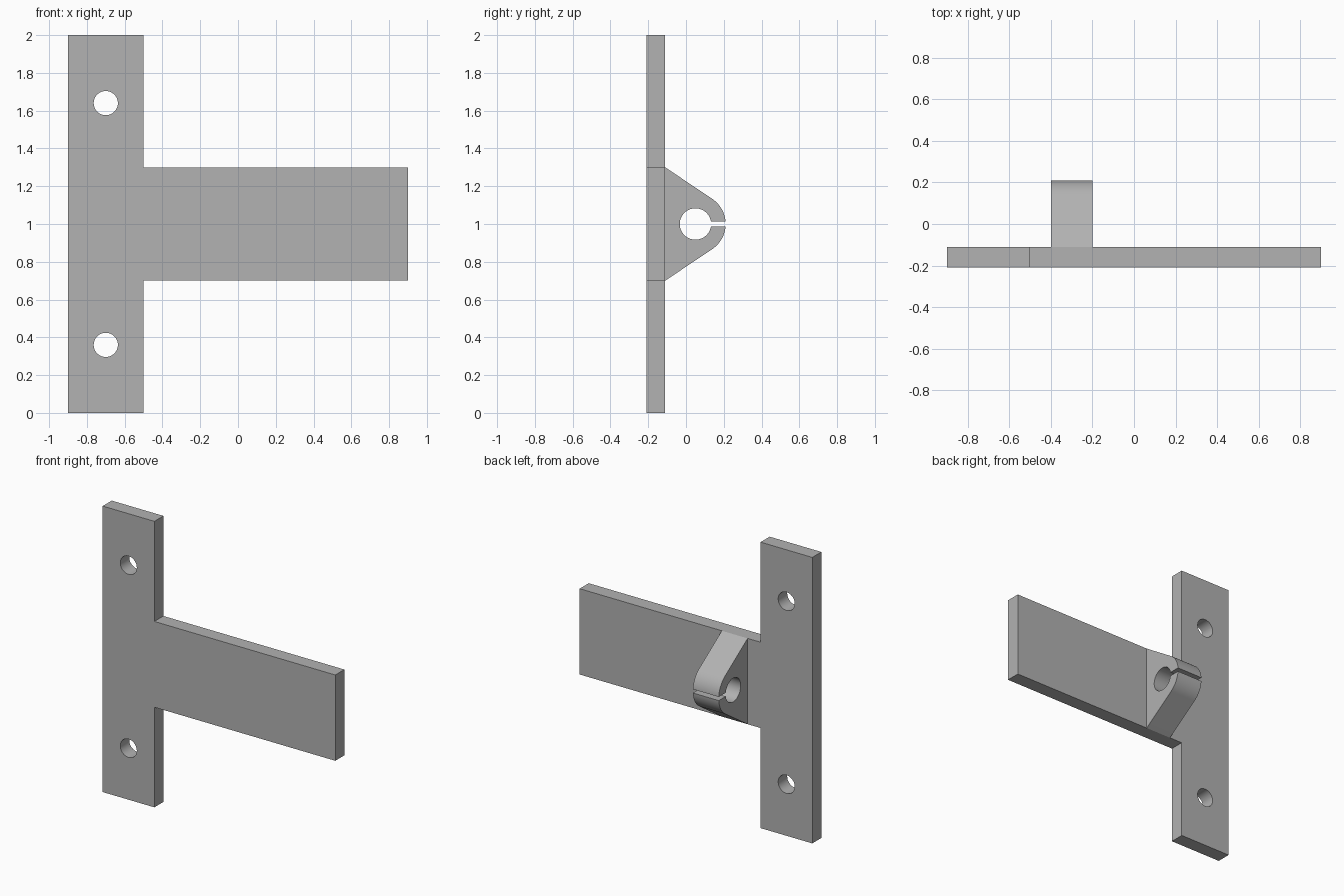
import bpy, bmesh
from math import cos, sin, pi, asin, atan2, acos, hypot, radians

cube = bpy.data.objects.get("Cube")
if cube:
    bpy.data.objects.remove(cube, do_unlink=True)

grey = bpy.data.materials.new("plain grey")
grey.use_nodes = True
grey.diffuse_color = (0.445, 0.445, 0.445, 1)
grey.node_tree.nodes["Principled BSDF"].inputs["Base Color"].default_value = grey.diffuse_color


def arc(cu, cv, r, start, end, steps):
    """Points along an arc, both ends included."""
    angles = [start + (end - start) * i / steps for i in range(steps + 1)]
    return [(cu + r * cos(a), cv + r * sin(a)) for a in angles]


def prism(name, outline, place, offset):
    """Extrude a flat outline; place maps (u, v) into space."""
    bm = bmesh.new()
    face = bm.faces.new([bm.verts.new(place(u, v)) for u, v in outline])
    top = bmesh.ops.extrude_face_region(bm, geom=[face], use_keep_orig=True)["geom"]
    bmesh.ops.translate(bm, vec=offset, verts=[g for g in top if isinstance(g, bmesh.types.BMVert)])
    bmesh.ops.recalc_face_normals(bm, faces=bm.faces)
    mesh = bpy.data.meshes.new(name)
    bm.to_mesh(mesh)
    bm.free()
    mesh.materials.append(grey)
    obj = bpy.data.objects.new(name, mesh)
    bpy.context.collection.objects.link(obj)
    return obj


def activate(obj):
    bpy.ops.object.select_all(action="DESELECT")
    obj.select_set(True)
    bpy.context.view_layer.objects.active = obj


FRONT, BACK = -0.21, -0.11
MID, HALF = 1.0, 0.3

# T-shaped plate: upright flange with a side arm
outline = [(-0.9, 0), (-0.5, 0), (-0.5, MID - HALF), (0.9, MID - HALF),
           (0.9, MID + HALF), (-0.5, MID + HALF), (-0.5, 2), (-0.9, 2)]
plate = prism("mounting_plate", outline, lambda u, v: (u, FRONT, v), (0, BACK - FRONT, 0))

# Two bolt holes through the flange
for side in (-1, 1):
    ring = arc(-0.7, MID + side * 0.64, 0.064, 0, 2 * pi, 48)[:-1]
    cutter = prism("bolt_hole_cutter", ring, lambda u, v: (u, FRONT - 0.1, v), (0, 0.3, 0))
    cutter.hide_render = True
    cut = plate.modifiers.new("bolt_hole", "BOOLEAN")
    cut.operation = "DIFFERENCE"
    cut.solver = "EXACT"
    cut.object = cutter
    activate(plate)
    bpy.ops.object.modifier_apply(modifier=cut.name)
    bpy.data.objects.remove(cutter, do_unlink=True)

# Split clamp lug: tapered sides tangent to a round end, with a bore and a slot
CY, OUTER, BORE, SLOT = 0.05, 0.16, 0.083, 0.013
reach = hypot(CY - BACK, HALF)
tangent = atan2(HALF, BACK - CY) - acos(OUTER / reach)
lip, throat = asin(SLOT / OUTER), asin(SLOT / BORE)
profile = [(BACK, MID - HALF)]
profile += arc(CY, MID, OUTER, -tangent, -lip, 16)
profile += arc(CY, MID, BORE, -throat, throat - 2 * pi, 48)
profile += arc(CY, MID, OUTER, lip, tangent, 16)
profile += [(BACK, MID + HALF)]
lug = prism("clamp_lug", profile, lambda u, v: (-0.4, u, v), (0.2, 0, 0))

# Smooth the round walls, keep the edges crisp
for obj in (plate, lug):
    activate(obj)
    bpy.ops.object.shade_smooth_by_angle(angle=radians(30))
